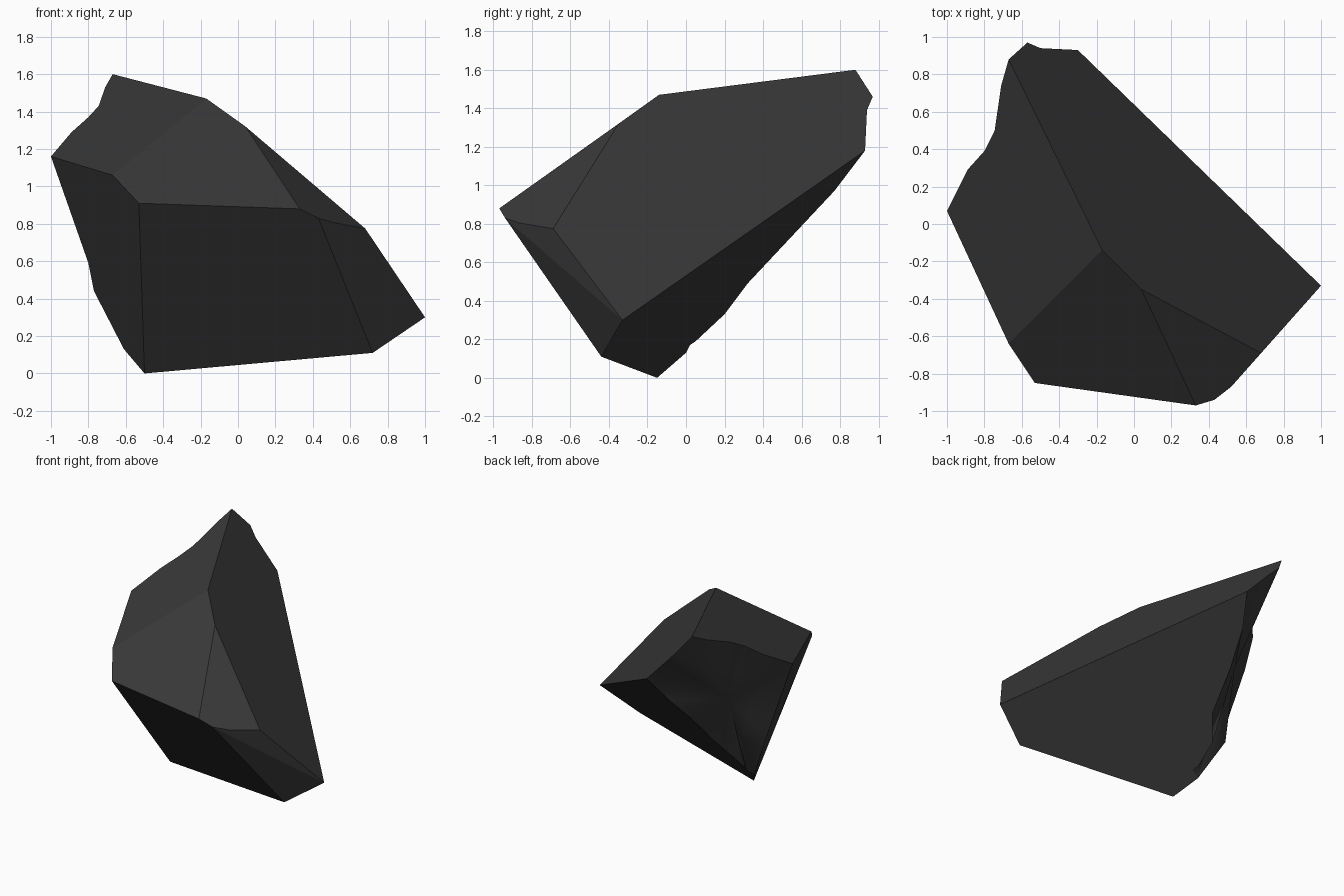
import bpy
import bmesh
from mathutils import Vector

# Remove the default cube
default_cube = bpy.data.objects.get("Cube")
if default_cube:
    bpy.data.objects.remove(default_cube, do_unlink=True)

# Dark stone material
stone = bpy.data.materials.new("dark_grey_stone")
stone.use_nodes = True
stone_colour = (0.04, 0.04, 0.04, 1)
stone.diffuse_color = stone_colour
shader = stone.node_tree.nodes["Principled BSDF"]
shader.inputs["Base Color"].default_value = stone_colour
shader.inputs["Roughness"].default_value = 0.9

# Main corners of the stone
corners = {
    "peak": (-.67, .88, 1.6),
    "ridge_back": (-.17, -.14, 1.47),
    "ridge_front": (.04, -.35, 1.32),
    "brow": (.33, -.97, .88),
    "brow_chip": (.43, -.94, .83),
    "brow_turn": (.52, -.87, .805),
    "shoulder": (.68, -.69, .775),
    "side_tip": (1, -.33, .3),
    "side_foot": (.72, -.44, .11),
    "foot": (-.5, -.15, 0),
    "cheek": (-.53, -.85, .91),
    "cheek_top": (-.67, -.64, 1.06),
    "flank_tip": (-1, .07, 1.16),
    "back_tip": (-.3, .93, 1.18),
    "heel": (-.61, 0, .13),
}

# Broken rims that run between the main corners
upper_rim = [(-.71, .74, 1.53), (-.745, .5, 1.43), (-.8, .39, 1.37), (-.89, .29, 1.29)]
flank_rim = [(-.8, .08, .59), (-.77, .12, .44)]
lower_rim = [(-.54, .02, .17), (-.57, .05, .19), (-.58, .2, .33),
             (-.48, .32, .49), (-.45, .56, .75), (-.39, .77, .97)]
back_rim = [(-.5, .94, 1.39), (-.57, .97, 1.46)]
hollow_centre = (-.64, .38, .9)

bm = bmesh.new()
corner = {name: bm.verts.new(place) for name, place in corners.items()}


def add_rim(points):
    return [bm.verts.new(point) for point in points]


def facet(*parts):
    """Make one flat facet from corner names and rim lists."""
    loop = []
    for part in parts:
        loop += [corner[part]] if isinstance(part, str) else part
    return bm.faces.new(loop)


upper, flank = add_rim(upper_rim), add_rim(flank_rim)
lower, back = add_rim(lower_rim), add_rim(back_rim)

# Large cleaved facets
facet("peak", "ridge_back", "ridge_front", "shoulder", "side_tip", "back_tip", back)
facet("peak", upper, "flank_tip", "cheek_top", "ridge_back")
facet("ridge_back", "cheek_top", "cheek", "brow", "ridge_front")
facet("ridge_front", "brow", "brow_chip", "brow_turn", "shoulder")
facet("brow_chip", "side_tip", "shoulder", "brow_turn")
facet("brow_chip", "side_foot", "side_tip")
facet("cheek", "foot", "side_foot", "brow_chip", "brow")
facet("cheek_top", "flank_tip", flank, "heel", "foot", "cheek")
facet("side_tip", "side_foot", "foot", "heel", lower, "back_tip")

# Softly hollowed fracture at the back
edge_loop = ([corner["peak"]] + upper + [corner["flank_tip"]] + flank
             + [corner["heel"]] + lower + [corner["back_tip"]] + back)
centre = bm.verts.new(hollow_centre)
middle = [bm.verts.new(vert.co.lerp(Vector(hollow_centre), .5)) for vert in edge_loop]
for i, vert in enumerate(edge_loop):
    j = (i + 1) % len(edge_loop)
    outer = bm.faces.new((vert, edge_loop[j], middle[j], middle[i]))
    inner = bm.faces.new((middle[i], middle[j], centre))
    outer.smooth = inner.smooth = True

bmesh.ops.recalc_face_normals(bm, faces=bm.faces[:])
mesh = bpy.data.meshes.new("stone")
bm.to_mesh(mesh)
bm.free()
mesh.materials.append(stone)
bpy.context.collection.objects.link(bpy.data.objects.new("stone", mesh))
